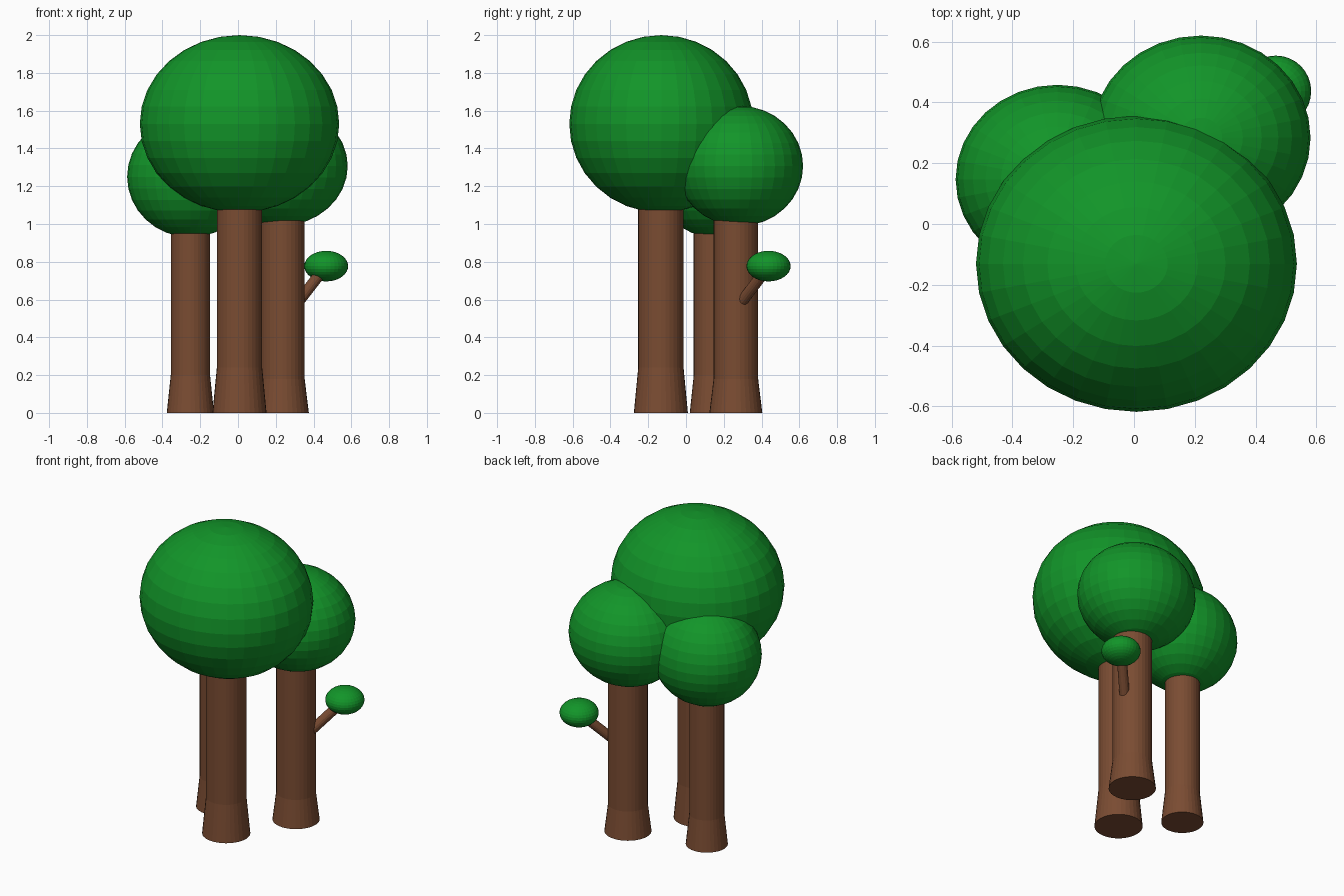
import bpy, bmesh
from mathutils import Vector

if "Cube" in bpy.data.objects:
    bpy.data.objects.remove(bpy.data.objects["Cube"])


def material(name, rgb):
    m = bpy.data.materials.new(name)
    m.diffuse_color = (*rgb, 1)
    m.use_nodes = True
    m.node_tree.nodes["Principled BSDF"].inputs["Base Color"].default_value = m.diffuse_color
    return m


BARK = material("bark_brown", (0.195, 0.072, 0.032))
LEAF = material("leaf_green", (0.006, 0.30, 0.022))


def finish(bm, name, mat):
    me = bpy.data.meshes.new(name)
    bm.to_mesh(me)
    bm.free()
    me.materials.append(mat)
    ob = bpy.data.objects.new(name, me)
    bpy.context.collection.objects.link(ob)
    return ob


# Squashed ball of leaves
def crown(name, center, radii):
    bm = bmesh.new()
    bmesh.ops.create_uvsphere(bm, u_segments=32, v_segments=16, radius=1)
    bmesh.ops.scale(bm, vec=radii, verts=bm.verts)
    bmesh.ops.translate(bm, vec=center, verts=bm.verts)
    return finish(bm, name, LEAF)


# Straight trunk with a flared foot, as stacked rings
def trunk(name, x, y, r, foot_r, foot_h, top):
    bm = bmesh.new()
    ret = bmesh.ops.create_circle(bm, cap_ends=True, segments=32, radius=foot_r)
    bmesh.ops.translate(bm, vec=(x, y, 0), verts=bm.verts)
    face = bm.faces[:][0]
    base = Vector((x, y, 0))
    old_r = foot_r
    ring = ret["verts"]
    edges = list(face.edges)
    for z, rad in ((foot_h, r), (top, r)):
        ext = bmesh.ops.extrude_edge_only(bm, edges=edges)["geom"]
        ring = [g for g in ext if isinstance(g, bmesh.types.BMVert)]
        edges = [g for g in ext if isinstance(g, bmesh.types.BMEdge)
                 and all(v in ring for v in g.verts)]
        for v in ring:
            d = (v.co - base) * (rad / old_r)
            v.co = Vector((x + d.x, y + d.y, z))
        base.z = z
        old_r = rad
    bmesh.ops.contextual_create(bm, geom=edges)
    bmesh.ops.recalc_face_normals(bm, faces=bm.faces)
    return finish(bm, name, BARK)


# Three trees
trunk("front_trunk", 0.008, -0.133, 0.12, 0.143, 0.24, 1.4)
crown("front_crown", (0.008, -0.131, 1.53), (0.528, 0.487, 0.47))
trunk("left_trunk", -0.252, 0.145, 0.104, 0.125, 0.20, 1.15)
crown("left_crown", (-0.252, 0.147, 1.25), (0.335, 0.311, 0.32))
trunk("right_trunk", 0.235, 0.264, 0.118, 0.14, 0.18, 1.2)
crown("right_crown", (0.22, 0.284, 1.307), (0.361, 0.336, 0.318))

# Side branch with a small leaf clump
a, b = Vector((0.325, 0.30, 0.595)), Vector((0.465, 0.437, 0.775))
bm = bmesh.new()
bmesh.ops.create_cone(bm, cap_ends=True, segments=16, radius1=0.03,
                      radius2=0.03, depth=(b - a).length)
bmesh.ops.rotate(bm, verts=bm.verts,
                 matrix=(b - a).to_track_quat('Z', 'Y').to_matrix())
bmesh.ops.translate(bm, vec=(a + b) / 2, verts=bm.verts)
finish(bm, "side_branch", BARK)
crown("branch_leaf_clump", (0.467, 0.437, 0.777), (0.116, 0.117, 0.081))
